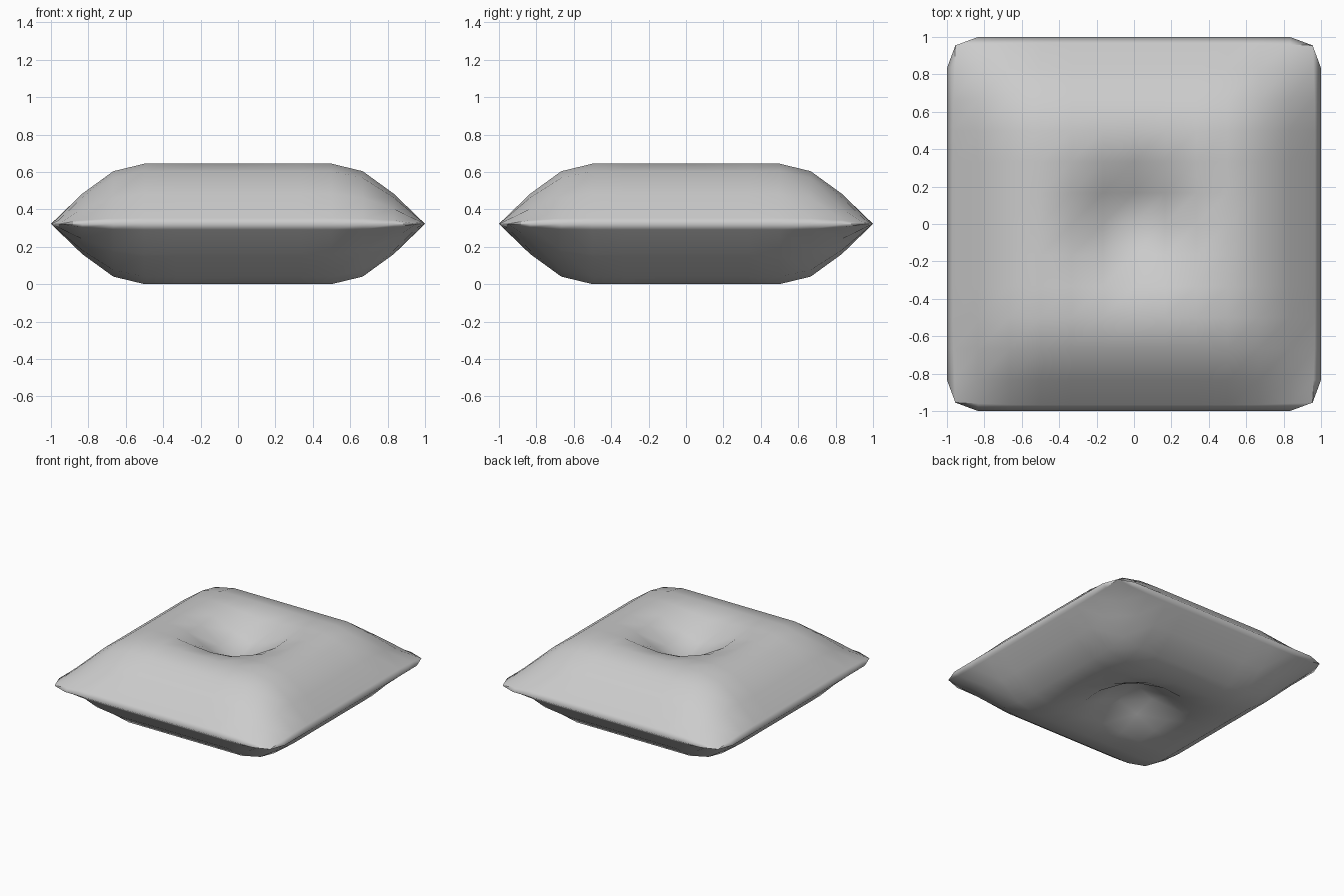
import bpy, bmesh

if "Cube" in bpy.data.objects:
    bpy.data.objects.remove(bpy.data.objects["Cube"])

N = 6            # cells per side of the control cage
MID = 0.322      # height of the seam
HALF = 0.322     # puff above and below the seam
DIMPLE = 0.42    # pull of the centre tuft

# Cushion cage: two puffed sheets sharing one seam
bm = bmesh.new()
crease = bm.edges.layers.float.new("crease_edge")


def on_rim(i, j):
    return i in (0, N) or j in (0, N)


rim = {}


def sheet(side):
    grid = {}
    for i in range(N + 1):
        for j in range(N + 1):
            x, y = 2 * i / N - 1, 2 * j / N - 1
            if on_rim(i, j):
                if (i, j) not in rim:
                    rim[i, j] = bm.verts.new((x, y, MID))
                grid[i, j] = rim[i, j]
            else:
                h = HALF - (DIMPLE if i == j == N // 2 else 0)
                grid[i, j] = bm.verts.new((x, y, MID + side * h))
    for i in range(N):
        for j in range(N):
            quad = [grid[i, j], grid[i + 1, j], grid[i + 1, j + 1], grid[i, j + 1]]
            bm.faces.new(quad if side > 0 else quad[::-1])


sheet(1)
sheet(-1)

# Keep the seam sharp
seam = set(rim.values())
for e in bm.edges:
    a, b = e.verts
    if a in seam and b in seam and any(abs(a.co[k]) > 0.99 and abs(a.co[k] - b.co[k]) < 1e-4 for k in (0, 1)):
        e[crease] = 1.0

mesh = bpy.data.meshes.new("cushion")
bm.to_mesh(mesh)
bm.free()
for p in mesh.polygons:
    p.use_smooth = True
cushion = bpy.data.objects.new("cushion", mesh)
bpy.context.collection.objects.link(cushion)

# Round the form, then add support loops tight against the seam
sub = cushion.modifiers.new("round", 'SUBSURF')
sub.levels = sub.render_levels = 1
sub.use_limit_surface = False

bev = cushion.modifiers.new("seam", 'BEVEL')
bev.limit_method = 'ANGLE'
bev.angle_limit = 1.05
bev.width = 0.045
bev.segments = 2
bev.profile = 1.0
